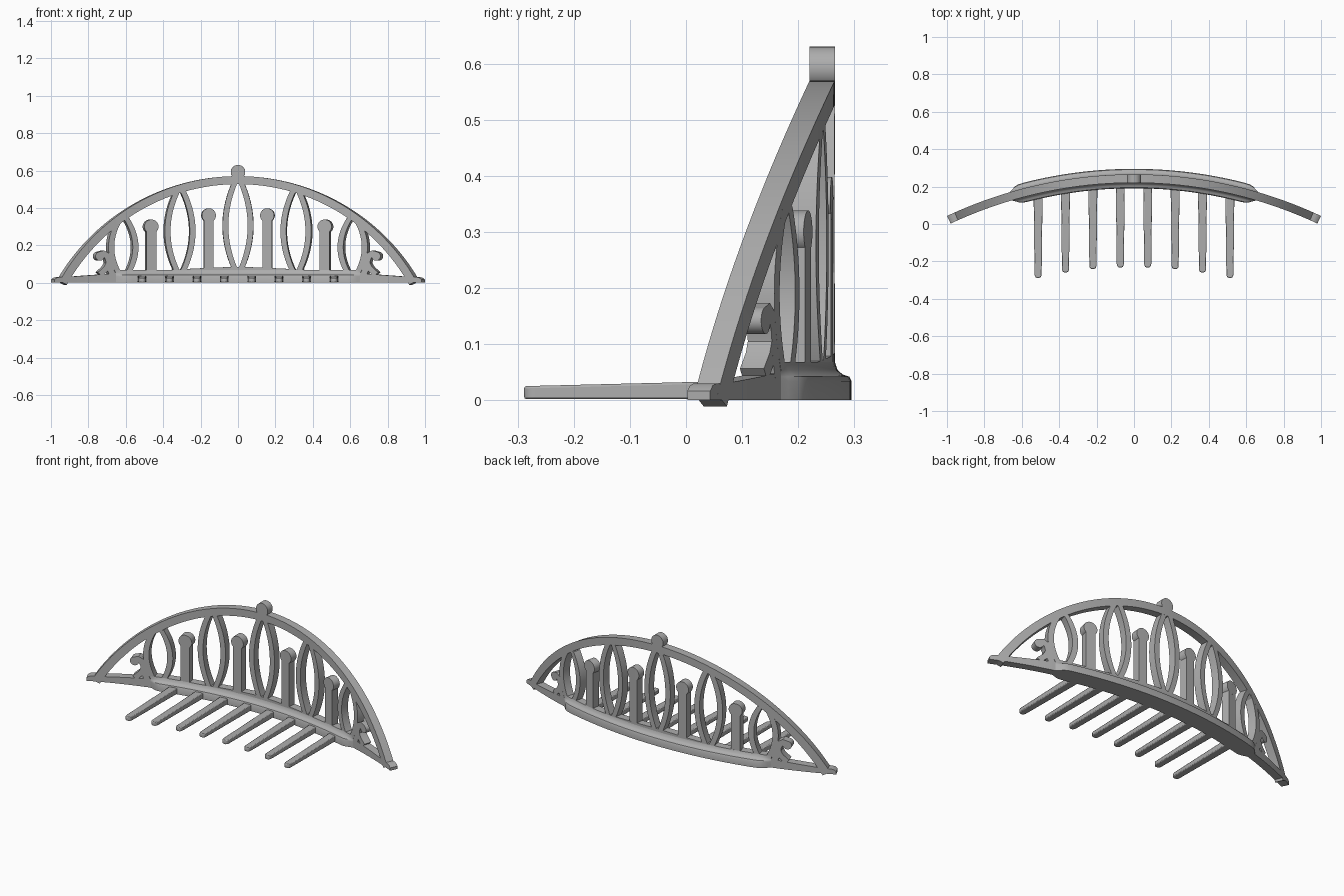
import bpy, bmesh, math
from mathutils import Vector

cube = bpy.data.objects.get("Cube")
if cube:
    bpy.data.objects.remove(cube, do_unlink=True)

BEND, BEND_Y = 2.334, -2.091      # radius and centre of the curved band
HALF = 0.0225                     # half thickness of the band
ARCH, ARCH_Z = 1.1056, -0.5356    # outer arch circle in the front plane

grey = bpy.data.materials.new("satin grey")
grey.use_nodes = True
colour = (0.42, 0.42, 0.42, 1)
grey.diffuse_color = colour
grey.node_tree.nodes["Principled BSDF"].inputs["Base Color"].default_value = colour


def bend(x, d, z):
    """Wrap a flat point (x, depth, height) round the vertical bend axis."""
    s = x / BEND
    return Vector(((BEND + d) * s, (BEND + d) * math.sqrt(1 - s * s) + BEND_Y, z))


def loft(name, sections, bevel=0.0):
    """Skin a row of closed cross-sections and cap the ends."""
    bm = bmesh.new()
    rings = [[bm.verts.new(p) for p in sec] for sec in sections]
    n = len(rings[0])
    for a, b in zip(rings, rings[1:]):
        for i in range(n):
            j = (i + 1) % n
            bm.faces.new((a[i], a[j], b[j], b[i]))
    bm.faces.new(rings[0])
    bm.faces.new(rings[-1])
    bmesh.ops.remove_doubles(bm, verts=bm.verts, dist=1e-5)
    bmesh.ops.recalc_face_normals(bm, faces=bm.faces)
    mesh = bpy.data.meshes.new(name)
    bm.to_mesh(mesh)
    bm.free()
    mesh.materials.append(grey)
    ob = bpy.data.objects.new(name, mesh)
    bpy.context.collection.objects.link(ob)
    bpy.ops.object.select_all(action='DESELECT')
    ob.select_set(True)
    bpy.context.view_layer.objects.active = ob
    bpy.ops.object.shade_smooth_by_angle(angle=math.radians(35))
    if bevel:
        mod = ob.modifiers.new("soft edges", 'BEVEL')
        mod.width, mod.segments = bevel, 2
    return ob


def ribbon(name, edge_a, edge_b):
    """Curved plate between two outlines drawn in the front plane."""
    return loft(name, [[bend(a[0], -HALF, a[1]), bend(a[0], HALF, a[1]),
                        bend(b[0], HALF, b[1]), bend(b[0], -HALF, b[1])]
                       for a, b in zip(edge_a, edge_b)])


def disc(name, x, z, r):
    angles = [math.pi * i / 20 for i in range(21)]
    ribbon(name, [(x + r * math.cos(t), z + r * math.sin(t)) for t in angles],
           [(x + r * math.cos(t), z - r * math.sin(t)) for t in angles])


def stroke(name, centre, width):
    """Plate that follows a path at constant width."""
    pts = [Vector(p) for p in centre]
    left, right = [], []
    for i, p in enumerate(pts):
        t = (pts[min(i + 1, len(pts) - 1)] - pts[max(i - 1, 0)]).normalized()
        n = Vector((-t.y, t.x)) * width / 2
        left.append(p + n)
        right.append(p - n)
    ribbon(name, left, right)


def bar_top(x):
    return 0.085 - 0.055 * (abs(x) / 0.93) ** 1.3


# Arch
limit = math.acos(-(ARCH_Z - 0.01) / ARCH)
angles = [limit * (i / 48 - 1) for i in range(97)]
ribbon("arch", *[[(r * math.sin(t), ARCH_Z + r * math.cos(t)) for t in angles]
                 for r in (ARCH, ARCH - 0.043)])

# Base band with rounded tips
xs = [0.93 * (i / 30 - 1) for i in range(61)]
tip = [(0.965, 0.03), (0.98, 0.026), (0.99, 0.016)]
top = [(-x, z) for x, z in reversed(tip)] + [(x, bar_top(x)) for x in xs] + tip
ribbon("base_band", top, [(x, 0) for x, z in top])

# Thick comb bar with filleted top and tapered ends
half_profile = [(0.052, 0), (0.052, 0.034), (0.048, 0.042), (0.036, 0.046),
                (0.027, 0.054), (HALF, 0.068)]
profile = half_profile + [(-d, z) for d, z in reversed(half_profile)]
columns = [(0.66, 0), (0.645, 0.3), (0.625, 0.75), (0.605, 0.95)]
steps = [(-x, k) for x, k in columns]
steps += [(0.58 * (i / 20 - 1), 1) for i in range(41)]
steps += list(reversed(columns))
loft("comb_bar", [[bend(x, math.copysign(HALF + (abs(d) - HALF) * k, d) * 0.999, z)
                   for d, z in profile] for x, k in steps])

# Pointed oval rings, each made of two bowed sides
def oval_ring(name, cx, w, z0, z1, band=0.031):
    ts = [i / 14 - 1 for i in range(29)]
    for side, label in ((-1, "right"), (1, "left")):
        bow = [w * (1 - t * t) for t in ts]
        zs = [z0 + (z1 - z0) * (t + 1) / 2 for t in ts]
        ribbon(f"{name}_{label}_side",
               [(cx + side * b, z) for b, z in zip(bow, zs)],
               [(cx + side * (b + band), z) for b, z in zip(bow, zs)])


oval_ring("centre_oval", 0, 0.052, 0.07, 0.54)
for side, label in ((-1, "right"), (1, "left")):
    oval_ring(f"{label}_inner_oval", side * 0.312, 0.052, 0.06, 0.49)
    oval_ring(f"{label}_outer_oval", side * 0.618, 0.05, 0.035, 0.345)

    # Pins with round heads
    for name, x, z in (("tall", 0.157, 0.36), ("short", 0.467, 0.30)):
        x *= side
        ribbon(f"{label}_{name}_pin_stem", [(x - 0.026, 0.05), (x - 0.026, z - 0.02)],
               [(x + 0.026, 0.05), (x + 0.026, z - 0.02)])
        disc(f"{label}_{name}_pin_head", x, z, 0.038)

    # Curled hook beside the outer oval
    curl = [(0.675, 0.04), (0.688, 0.07), (0.695, 0.10), (0.698, 0.125), (0.708, 0.146),
            (0.725, 0.156), (0.742, 0.15)]
    stroke(f"{label}_hook", [(side * x, z) for x, z in curl], 0.034)
    disc(f"{label}_hook_curl", side * 0.745, 0.142, 0.024)
    stroke(f"{label}_hook_foot", [(side * x, z) for x, z in
           ((0.695, 0.105), (0.712, 0.075), (0.745, 0.045))], 0.03)

# Finial on the crown of the arch
disc("finial", 0, 0.592, 0.038)

# Comb teeth with rounded tips
for i in range(8):
    x = (i - 3.5) * 0.1465
    root = bend(x, -0.03, 0).y
    end = -0.234 - 0.056 * (abs(x) / 0.513) ** 2.2
    rows = [(root, 0.024), (end + 0.02, 0.019)]
    rows += [(end + 0.02 - 0.02 * math.sin(a), 0.019 * math.cos(a))
             for a in (0.4, 0.8, 1.2)]
    sections = []
    for y, w in rows:
        z = 0.025 + 0.011 * (y - end) / (root - end)
        sections.append([(x - w, y, 0.002), (x + w, y, 0.002), (x + w, y, z), (x - w, y, z)])
    loft(f"tooth_{i + 1}", sections, bevel=0.004)
